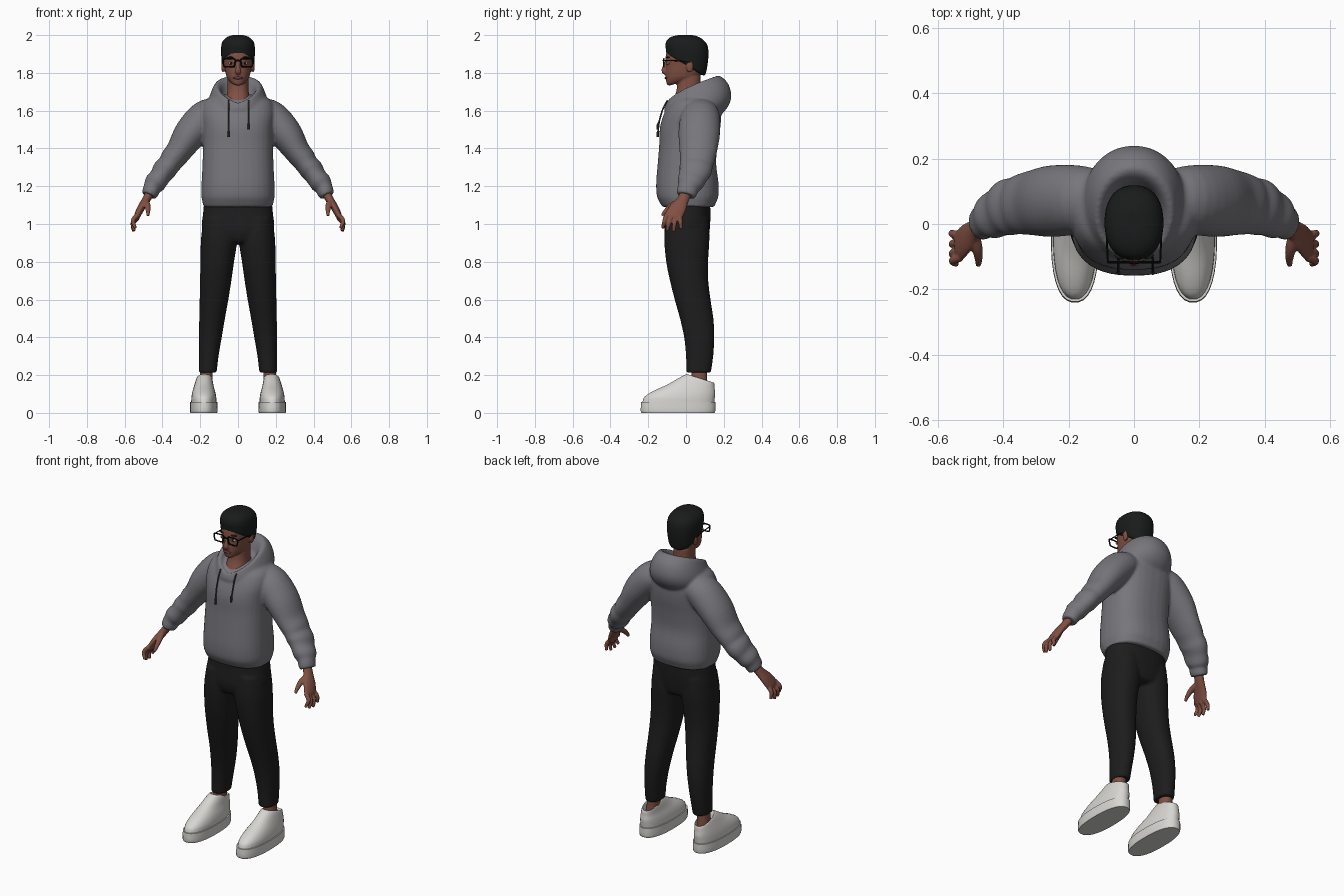
import bpy, bmesh, math
from mathutils import Vector, Matrix

def material(name, r, g, b):
    m = bpy.data.materials.new(name)
    m.diffuse_color = (r, g, b, 1)
    return m

GREY = material("hoodie grey", .185, .18, .2)
CORD = material("cord grey", .05, .05, .055)
BLACK = material("trouser black", .012, .012, .013)
HAIR = material("hair black", .01, .011, .011)
FRAME = material("frame black", .004, .004, .004)
SKIN = material("skin brown", .22, .08, .055)
LIP = material("lip brown", .15, .05, .042)
WHITE = material("shoe white", .68, .67, .64)
EYE = material("eye white", .5, .47, .45)
BOTH = (1, -1)

def spline(rows, steps):
    """Catmull-Rom interpolation of rows of any width."""
    p = [Vector(r) for r in rows]
    p = [p[0] * 2 - p[1]] + p + [p[-1] * 2 - p[-2]]
    out = []
    for i in range(1, len(p) - 2):
        a, b, c, d = p[i - 1:i + 3]
        for k in range(steps):
            t = k / steps
            out.append((b * 2 + (c - a) * t + (a * 2 - b * 5 + c * 4 - d) * t ** 2
                        + (b * 3 - a - c * 3 + d) * t ** 3) * .5)
    return out + [p[-2]]

def stitch(bm, rings, sides):
    """Skin closed rings into a capped surface, once per side."""
    for s in sides:
        vs = [[bm.verts.new((s * q[0], q[1], q[2])) for q in r] for r in rings]
        n = len(vs[0])
        for a, b in zip(vs, vs[1:]):
            for k in range(n):
                bm.faces.new((a[k], a[(k + 1) % n], b[(k + 1) % n], b[k]))
        bm.faces.new(vs[0])
        bm.faces.new(vs[-1])

def loft(bm, rows, sides=(1,), n=32, e=2.3, tilt=1.0, steps=4):
    """Stacked outlines: centre x, front y, back y, half width, front z, back z."""
    rings = []
    for cx, yf, yb, rx, zf, zb in spline(rows, steps):
        ring = []
        for k in range(n):
            a = 2 * math.pi * (k + .5) / n
            c, s = [math.copysign(abs(v) ** (2 / e), v) for v in (math.cos(a), math.sin(a))]
            w = max(0, (s + 1) / 2) ** tilt
            ring.append((cx + rx * c, (yf + yb) / 2 + (yb - yf) / 2 * s, zf + (zb - zf) * w))
        rings.append(ring)
    stitch(bm, rings, sides)

def sweep(bm, pts, sides=(1,), ref=(0, 1, 0), n=16, steps=4):
    """Tube through x, y, z with a radius across and a radius along ref."""
    p, ref, rings = spline(pts, steps), Vector(ref), []
    for i, q in enumerate(p):
        t = (Vector(p[min(i + 1, len(p) - 1)][:3]) - Vector(p[max(i - 1, 0)][:3])).normalized()
        v = (ref - t * ref.dot(t)).normalized()
        u = t.cross(v)
        c = Vector(q[:3])
        rings.append([c + u * q[3] * math.cos(2 * math.pi * k / n)
                      + v * q[4] * math.sin(2 * math.pi * k / n) for k in range(n)])
    stitch(bm, rings, sides)

def ball(bm, loc, size, sides=(1,)):
    for s in sides:
        m = Matrix.Translation((s * loc[0], loc[1], loc[2])) @ Matrix.Diagonal((*size, 1))
        bmesh.ops.create_uvsphere(bm, u_segments=16, v_segments=10, radius=1, matrix=m)

def finish(name, bm, mat, fuse=0, smooth=4):
    """Make the object; fuse is the voxel size that melts overlapping pieces together."""
    bmesh.ops.recalc_face_normals(bm, faces=bm.faces[:])
    for f in bm.faces:
        f.smooth = True
    for ed in bm.edges:
        if len(ed.link_faces) == 2 and ed.calc_face_angle() > .75:
            ed.smooth = False
    me = bpy.data.meshes.new(name)
    bm.to_mesh(me)
    bm.free()
    me.materials.append(mat)
    ob = bpy.data.objects.new(name, me)
    bpy.context.collection.objects.link(ob)
    if fuse:
        r = ob.modifiers.new("fuse", 'REMESH')
        r.mode, r.voxel_size, r.use_smooth_shade = 'VOXEL', fuse, True
        s = ob.modifiers.new("soften", 'SMOOTH')
        s.factor, s.iterations = .5, smooth
    return ob

def flat(yf, yb, rx, z, cx=0):
    return (cx, yf, yb, rx, z, z)

# hoodie: torso, sleeves with cuffs, and folded hood
bm = bmesh.new()
loft(bm, [flat(-.125, .15, .182, 1.09), flat(-.14, .16, .188, 1.115), flat(-.155, .172, .194, 1.15),
          flat(-.158, .172, .193, 1.22), flat(-.15, .16, .188, 1.32), flat(-.142, .168, .186, 1.42),
          flat(-.138, .182, .188, 1.51), flat(-.118, .186, .195, 1.58), flat(-.085, .18, .185, 1.64),
          flat(-.05, .16, .15, 1.67), flat(-.01, .13, .09, 1.685)], e=2.5)
sweep(bm, [(.10, .075, 1.59, .075, .09), (.17, .075, 1.565, .092, .105), (.25, .07, 1.48, .088, .11),
           (.31, .065, 1.39, .07, .1), (.345, .06, 1.345, .066, .093), (.365, .055, 1.315, .06, .088),
           (.39, .05, 1.285, .063, .087), (.412, .037, 1.252, .055, .077), (.44, .022, 1.215, .057, .07),
           (.455, .012, 1.192, .046, .056), (.462, .006, 1.172, .045, .055), (.472, 0, 1.15, .04, .05)],
      BOTH, n=28)
loft(bm, [(0, -.10, .17, .14, 1.575, 1.56), (0, -.115, .222, .158, 1.60, 1.62),
          (0, -.113, .24, .155, 1.62, 1.68), (0, -.107, .222, .138, 1.635, 1.745),
          (0, -.10, .175, .118, 1.642, 1.785), (0, -.085, .14, .095, 1.63, 1.765),
          (0, -.06, .11, .08, 1.60, 1.70)], n=40, e=2.1, tilt=.6)
finish("hoodie", bm, GREY, .008)

# drawstrings with thicker tips
bm = bmesh.new()
for x, end in ((.058, 1.50), (-.048, 1.46)):
    sweep(bm, [(x, -.098, 1.655, .004, .004), (x, -.122, 1.61, .004, .004),
               (x, -.14, 1.55, .004, .004), (x, -.148, end + .03, .004, .004)], n=8)
    sweep(bm, [(x, -.148, end + .032, .0065, .0065), (x, -.15, end, .0065, .0065)], n=8)
finish("drawstrings", bm, CORD)

# trousers: hips and two tapered legs
bm = bmesh.new()
loft(bm, [flat(-.10, .125, .178, 1.13), flat(-.105, .13, .185, 1.06), flat(-.115, .126, .19, .97),
          flat(-.10, .115, .14, .91), flat(-.07, .09, .06, .895)], e=2.4)
loft(bm, [flat(-.105, .12, .085, 1.03, .097), flat(-.115, .124, .096, .92, .1),
          flat(-.105, .117, .089, .8, .11), flat(-.085, .118, .083, .7, .118),
          flat(-.06, .13, .076, .6, .127), flat(-.032, .145, .068, .5, .137),
          flat(-.01, .15, .061, .4, .147), flat(0, .144, .052, .3, .155),
          flat(.002, .132, .047, .213, .16)], BOTH, e=2.2)
finish("trousers", bm, BLACK, .008)

# ankles
bm = bmesh.new()
loft(bm, [flat(.03, .112, .034, .25, .165), flat(.028, .112, .034, .17, .17),
          flat(.02, .12, .036, .1, .175)], BOTH, n=20)
finish("ankles", bm, SKIN)

# shoes: upper and sole
bm = bmesh.new()
X = .181
loft(bm, [(X, -.232, .15, .067, .055, .055), (X, -.22, .153, .066, .085, .08),
          (X, -.175, .155, .061, .115, .105), (X, -.095, .152, .052, .152, .13),
          (X - .003, -.01, .149, .042, .2, .158), (X - .004, .012, .138, .036, .196, .156),
          (X - .004, .028, .128, .032, .13, .12)], BOTH, e=2.3)
finish("shoe_uppers", bm, WHITE)
bm = bmesh.new()
loft(bm, [flat(-.236, .152, .071, 0, X), flat(-.241, .156, .0735, .012, X),
          flat(-.238, .156, .0725, .058, X)], BOTH, e=2.4, steps=2)
finish("shoe_soles", bm, WHITE)

# hands: palm, four fingers and thumb
bm = bmesh.new()
sweep(bm, [(.458, .005, 1.18, .024, .032), (.485, -.015, 1.13, .022, .031),
           (.513, -.042, 1.085, .02, .044), (.533, -.065, 1.045, .017, .047),
           (.54, -.07, 1.03, .012, .042)], BOTH)
for by, bz, tx, ty, tz in ((-.102, 1.05, .543, -.124, .978), (-.08, 1.04, .55, -.1, .964),
                           (-.056, 1.035, .553, -.066, .96), (-.034, 1.043, .556, -.026, .975)):
    sweep(bm, [(.53, by, bz, .013, .013), (.556, by * .5 + ty * .5, (bz + tz) / 2 + .004, .012, .012),
               (tx, ty, tz, .0085, .0085)], BOTH, n=10)
sweep(bm, [(.492, -.025, 1.125, .016, .018), (.48, -.075, 1.098, .015, .017),
           (.476, -.108, 1.068, .012, .012), (.477, -.127, 1.045, .008, .008)], BOTH, ref=(1, 0, 0), n=10)
finish("hands", bm, SKIN, .004, 2)

# head: skull and jaw, neck, nose and ears
bm = bmesh.new()
loft(bm, [(0, -.09, -.02, .018, 1.732, 1.752), (0, -.102, .02, .038, 1.742, 1.76),
          flat(-.107, .06, .057, 1.772), flat(-.108, .085, .066, 1.80), flat(-.106, .098, .073, 1.84),
          flat(-.109, .105, .077, 1.872), flat(-.1, .108, .077, 1.92), flat(-.07, .09, .062, 1.96),
          flat(-.02, .05, .025, 1.98)])
loft(bm, [flat(-.088, .1, .082, 1.62), flat(-.066, .085, .064, 1.665),
          flat(-.05, .078, .056, 1.71), flat(-.045, .078, .056, 1.78)])
sweep(bm, [(0, -.101, 1.865, .009, .009), (0, -.114, 1.83, .011, .011),
           (0, -.119, 1.809, .017, .012), (0, -.106, 1.796, .012, .009)], ref=(0, 0, 1), n=12)
ball(bm, (.079, .02, 1.835), (.01, .02, .033), BOTH)
finish("head", bm, SKIN, .005, 2)

# short hair, lower at the nape
bm = bmesh.new()
loft(bm, [(0, -.088, .08, .068, 1.9, 1.79), (0, -.103, .102, .082, 1.903, 1.79),
          (0, -.107, .114, .088, 1.925, 1.84), (0, -.109, .119, .09, 1.95, 1.895),
          (0, -.1, .114, .084, 1.975, 1.945), (0, -.075, .088, .064, 1.992, 1.978),
          (0, -.04, .05, .032, 2.0, 1.997), (0, -.01, .02, .006, 2.0, 2.0)])
finish("hair", bm, HAIR)

# face details
bm = bmesh.new()
ball(bm, (.038, -.095, 1.851), (.014, .009, .0065), BOTH)
finish("eyes", bm, EYE)
bm = bmesh.new()
ball(bm, (.038, -.101, 1.851), (.006, .005, .006), BOTH)
ball(bm, (.038, -.096, 1.882), (.022, .011, .004), BOTH)
finish("pupils_and_brows", bm, HAIR)
bm = bmesh.new()
ball(bm, (0, -.103, 1.773), (.026, .01, .0075))
finish("lips", bm, LIP)

# glasses: two rims, bridge and side arms
bm = bmesh.new()
rim = [(-1, .6), (-.75, 1), (.75, 1), (1, .6), (.85, -.7), (.6, -1), (-.6, -1), (-.85, -.7), (-1, .6)]
sweep(bm, [(.047 + .033 * a, -.117, 1.853 + .021 * b, .004, .004) for a, b in rim], BOTH, n=8, steps=3)
sweep(bm, [(-.016, -.117, 1.862, .004, .004), (0, -.12, 1.866, .004, .004),
           (.016, -.117, 1.862, .004, .004)], n=8)
sweep(bm, [(.08, -.117, 1.866, .003, .003), (.083, -.05, 1.864, .003, .003),
           (.084, .025, 1.856, .003, .003)], BOTH, ref=(1, 0, 0), n=8)
finish("glasses", bm, FRAME)
